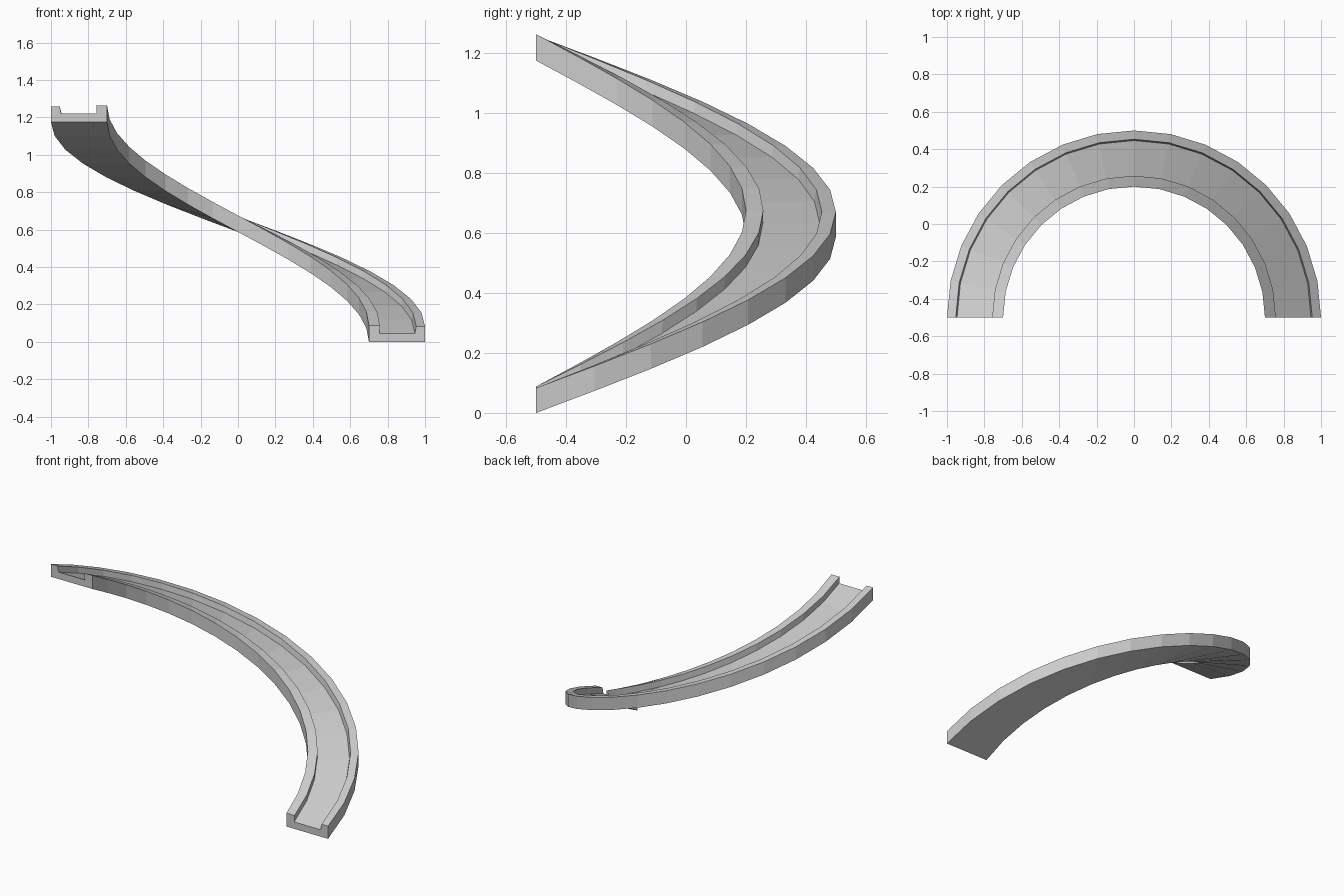
import bpy, bmesh
from math import sin, cos, pi

if "Cube" in bpy.data.objects:
    bpy.data.objects.remove(bpy.data.objects["Cube"])

STEPS = 16      # segments in the half turn
RISE = 1.175    # climb over the half turn
CENTRE_Y = -0.5

# channel cross-section: (radius, height)
profile = [(0.70, 0.0), (1.0, 0.0), (1.0, 0.083), (0.953, 0.083),
           (0.946, 0.045), (0.756, 0.045), (0.758, 0.088), (0.70, 0.088)]

bm = bmesh.new()

# sweep the section along a half-turn helix
rings = []
for i in range(STEPS + 1):
    a = pi * i / STEPS
    lift = RISE * i / STEPS
    rings.append([bm.verts.new((r * cos(a), CENTRE_Y + r * sin(a), z + lift))
                  for r, z in profile])

n = len(profile)
for lower, upper in zip(rings, rings[1:]):
    for j in range(n):
        k = (j + 1) % n
        bm.faces.new((lower[j], lower[k], upper[k], upper[j]))

# end caps
bm.faces.new(rings[0])
bm.faces.new(rings[-1])
bmesh.ops.recalc_face_normals(bm, faces=bm.faces)

mesh = bpy.data.meshes.new("spiral_slide_channel")
bm.to_mesh(mesh)
bm.free()
bpy.context.collection.objects.link(bpy.data.objects.new("spiral_slide_channel", mesh))
